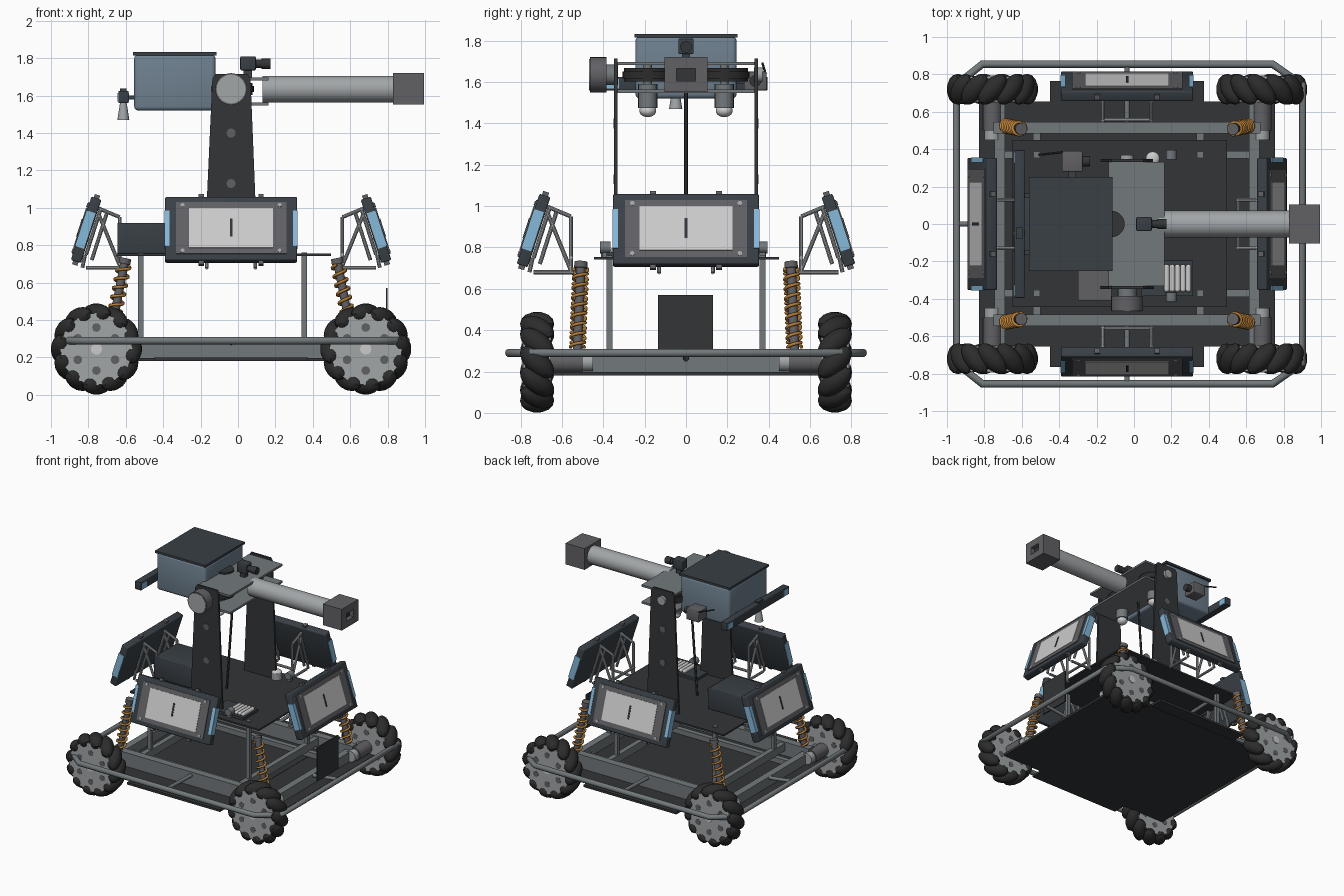
import bpy, bmesh
from math import pi, sin, cos, radians
from mathutils import Matrix, Vector

if "Cube" in bpy.data.objects:
    bpy.data.objects.remove(bpy.data.objects["Cube"])

T, R = Matrix.Translation, Matrix.Rotation
X0 = -0.037   # centre of the chassis in x


def mat(name, r, g, b):
    m = bpy.data.materials.new(name)
    m.diffuse_color = (r, g, b, 1)
    m.use_nodes = True
    m.node_tree.nodes["Principled BSDF"].inputs["Base Color"].default_value = m.diffuse_color
    return m


DARK = mat("dark", .033, .035, .038)
RUBBER = mat("rubber", .025, .025, .025)
STEEL = mat("steel", .17, .19, .2)
ALU = mat("aluminium", .36, .38, .39)
PALE = mat("pale", .6, .62, .6)
BLUE = mat("blue", .24, .48, .7)
ORANGE = mat("orange", .5, .22, .04)
CASE = mat("case", .16, .22, .28)
SHELL = mat("shell", .04, .05, .06)
GREY = mat("grey", .12, .12, .13)


def finish(name, bm, material, M=None):
    me = bpy.data.meshes.new(name)
    bm.to_mesh(me)
    bm.free()
    me.materials.append(material)
    ob = bpy.data.objects.new(name, me)
    bpy.context.collection.objects.link(ob)
    if M is not None:
        ob.matrix_world = M
    return ob


def box(name, x, y, z, material, M=None, bevel=0):
    """Box from (min, max) ranges."""
    bm = bmesh.new()
    c = [sum(r) / 2 for r in (x, y, z)]
    s = [r[1] - r[0] for r in (x, y, z)]
    bmesh.ops.create_cube(bm, size=1, matrix=T(c) @ Matrix.Diagonal((*s, 1)))
    if bevel:
        bmesh.ops.bevel(bm, geom=bm.edges[:], offset=bevel, segments=3, profile=.5, affect='EDGES')
    return finish(name, bm, material, M)


def rod(name, a, b, r, material, r2=None, n=20, M=None):
    """Cylinder or cone from a to b."""
    a, b = Vector(a), Vector(b)
    bm = bmesh.new()
    q = (b - a).to_track_quat('Z', 'Y').to_matrix().to_4x4()
    bmesh.ops.create_cone(bm, cap_ends=True, segments=n, radius1=r, radius2=r if r2 is None else r2,
                          depth=(b - a).length, matrix=T((a + b) / 2) @ q)
    return finish(name, bm, material, M)


def ball(name, c, r, material, M=None):
    bm = bmesh.new()
    bmesh.ops.create_uvsphere(bm, u_segments=16, v_segments=10, radius=1,
                              matrix=T(c) @ Matrix.Diagonal((*r, 1)))
    return finish(name, bm, material, M)


def wire(name, pts, r, material, cyclic=False):
    cu = bpy.data.curves.new(name, 'CURVE')
    cu.dimensions = '3D'
    cu.bevel_depth, cu.bevel_resolution, cu.use_fill_caps = r, 3, True
    sp = cu.splines.new('POLY')
    sp.points.add(len(pts) - 1)
    for p, co in zip(sp.points, pts):
        p.co = (*co, 1)
    sp.use_cyclic_u = cyclic
    cu.materials.append(material)
    ob = bpy.data.objects.new(name, cu)
    bpy.context.collection.objects.link(ob)


# wheels with slanted rollers, motors and coil-over shocks at the four corners
for sx in (-1, 1):
    for sy in (-1, 1):
        M = T((X0 + sx * .72, sy * .72, .245))
        rod("wheel_core", (0, -.05, 0), (0, .05, 0), .17, RUBBER, n=32, M=M)
        for s in (-1, 1):
            rod("wheel_disc", (0, s * .056, 0), (0, s * .068, 0), .192, ALU, n=40, M=M)
            rod("wheel_hub", (0, s * .06, 0), (0, s * .074, 0), .03, PALE, M=M)
            for i in range(6):
                a = i * pi / 3 + pi / 6
                x, z = .115 * cos(a), .115 * sin(a)
                rod("wheel_hole", (x, s * .06, z), (x, s * .0695, z), .023, GREY, n=16, M=M)
        bm = bmesh.new()
        for i in range(12):
            L = R(i * pi / 6, 4, 'Y') @ T((.188, 0, 0)) @ R(sx * sy * radians(42), 4, 'X')
            bmesh.ops.create_uvsphere(bm, u_segments=14, v_segments=10, radius=1,
                                      matrix=L @ Matrix.Diagonal((.056, .1, .054, 1)))
        bmesh.ops.bisect_plane(bm, geom=bm.verts[:] + bm.edges[:] + bm.faces[:], plane_co=(0, 0, 0),
                               plane_no=(0, 1, 0))
        finish("wheel_rollers", bm, RUBBER, M)
        x = X0 + sx * .72
        rod("motor", (x, sy * .5, .245), (x, sy * .66, .245), .052, GREY)
        rod("motor_cap", (x, sy * .45, .245), (x, sy * .5, .245), .043, ALU)
        a, b = Vector((X0 + sx * .648, sy * .525, .3)), Vector((X0 + sx * .565, sy * .508, .73))
        rod("shock_body", a, b, .023, GREY)
        rod("shock_cap", a.lerp(b, .93), b, .032, GREY)
        q = (b - a).to_track_quat('Z', 'Y')
        wire("shock_spring", [a.lerp(b, .04 + .88 * t / 128) + q @ Vector((.034 * cos(t * pi / 8),
             .034 * sin(t * pi / 8), 0)) for t in range(129)], .008, ORANGE)

# chassis: floor plate, rails, posts and deck
box("floor_plate", (-.83, .755), (-.655, .655), (.18, .198), DARK)
box("floor_wings", (-.45, .375), (-.765, .765), (.182, .2), DARK)
for s in (-1, 1):
    box("long_rail", (-.75, .676), (s * .515 - .03, s * .515 + .03), (.2, .31), STEEL)
    x = X0 + s * .68
    box("end_rail", (x - .028, x + .028), (-.65, .65), (.195, .275), STEEL)
    box("inner_rail", (-.7, .62), (s * .37 - .02, s * .37 + .02), (.2, .24), STEEL)
    for x in (-.52, .355):
        box("deck_post", (x - .015, x + .015), (s * .37 - .015, s * .37 + .015), (.2, .762), STEEL)
for x in (-.52, .355):
    box("cross_rail", (x - .02, x + .02), (-.5, .5), (.24, .3), STEEL)
box("deck", (-.65, .497), (-.445, .45), (.742, .755), DARK)

# bumper ring and its stubs
ring = [(-.81, -.855), (.74, -.855), (.9, -.745), (.9, .745), (.74, .855), (-.81, .855), (-.95, .745), (-.95, -.745)]
wire("bumper", [(x, y, .29) for x, y in ring], .021, STEEL, True)
for s in (-1, 1):
    rod("bumper_stub", (X0, s * .5, .28), (X0, s * .855, .29), .014, STEEL)
    rod("bumper_stub", (X0 + s * .68, 0, .26), (X0 + s * .92, 0, .29), .014, STEEL)
box("rear_plate", (.79, .8), (-.135, .13), (.3, .57), DARK)

# four tilted screens on tube brackets
for k, d in enumerate((.737, .775, .737, .775)):
    B = T((X0, 0, 0)) @ R(k * pi / 2, 4, 'Z') @ T((0, -d, 0))
    M = B @ T((0, 0, .882)) @ R(radians(-18), 4, 'X')
    box("screen_shell", (-.353, .353), (-.028, .028), (-.178, .178), SHELL, M, .008)
    box("screen_frame", (-.295, .295), (-.034, 0), (-.145, .145), GREY, M)
    box("screen_glass", (-.225, .225), (-.037, 0), (-.112, .112), PALE, M)
    box("screen_slit", (-.007, .007), (-.04, 0), (-.05, .05), DARK, M)
    for s in (-1, 1):
        box("screen_strip", (s * .343 - .013, s * .343 + .013), (-.031, .02), (-.1, .1), BLUE, M)
        for z in (-.128, .128):
            rod("screen_bolt", (s * .26, -.038, z), (s * .26, 0, z), .011, ALU, n=12, M=M)
        for z in (-.185, .185):
            box("screen_lug", (s * .16 - .014, s * .16 + .014), (-.015, .015), (z - .012, z + .012), GREY, M)
        x = s * .13
        for p, q in (((0, .68), (.195, .68)), ((.18, .68), (.18, .95)), ((.06, 1.0), (.18, .95)),
                     ((.18, .69), (.07, .96)), ((.03, .72), (.11, .97)), ((-.02, .68), (-.005, .75)),
                     ((0, .75), (.08, 1.0))):
            rod("bracket_tube", (x, *p), (x, *q), .01, ALU, n=10, M=B)
    rod("bracket_tie", (-.14, .18, .75), (.14, .18, .75), .01, ALU, n=10, M=B)

# equipment on the deck
box("control_box", (-.645, -.3), (-.15, .15), (.755, .92), SHELL, bevel=.006)
box("keypad", (-.3, -.12), (-.41, -.1), (.755, .775), GREY)
box("tube_tray", (.04, .315), (-.385, -.195), (.755, .775), SHELL)
for i in range(5):
    x = .175 + i * .029
    rod("tube_cell", (x, -.35, .785), (x, -.23, .785), .015, PALE, n=14)
    for y in (-.35, -.23):
        ball("tube_end", (x, y, .785), (.015, .015, .015), PALE)
rod("deck_sensor", (.1, .35, .755), (.1, .35, .81), .038, ALU)
ball("deck_sensor_dome", (.1, .35, .81), (.037, .037, .018), PALE)
for y in (-.39, .37):
    rod("deck_knob", (.2, y - .025, .8), (.2, y + .025, .8), .028, STEEL)
    box("deck_knob_foot", (.185, .215), (y - .015, y + .015), (.75, .8), STEEL)
rod("lift_rod", (-.1, 0, .75), (-.04, 0, 1.55), .009, DARK, n=12)

# turret uprights: tapered plates with clipped tops
for s in (-1, 1):
    bm = bmesh.new()
    prof = [(-.18, .75), (.105, .75), (.067, 1.69), (.05, 1.715), (-.12, 1.715), (-.137, 1.69)]
    f = bm.faces.new([bm.verts.new((x, s * .34 - .008, z)) for x, z in prof])
    ex = bmesh.ops.extrude_face_region(bm, geom=[f])
    bmesh.ops.translate(bm, vec=(0, .016, 0), verts=[v for v in ex["geom"] if isinstance(v, bmesh.types.BMVert)])
    bmesh.ops.recalc_face_normals(bm, faces=bm.faces[:])
    finish("turret_upright", bm, DARK)
    for z in (1.13, 1.4):
        rod("upright_hole", (X0, s * .34, z), (X0, s * .35, z), .024, GREY)
    # flat spinning wheels and their hanging motors
    y = s * .185
    rod("launch_wheel", (X0, y, 1.603), (X0, y, 1.667), .115, RUBBER, n=32)
    rod("launch_tyre", (X0, y, 1.618), (X0, y, 1.652), .122, RUBBER, n=32)
    rod("launch_shaft", (X0, y, 1.55), (X0, y, 1.69), .02, STEEL)
    rod("launch_motor", (X0, y, 1.475), (X0, y, 1.59), .046, STEEL)
    ball("launch_motor_cap", (X0, y, 1.462), (.041, .041, .032), PALE)

# pivot drive
rod("pivot_drive", (X0, -.465, 1.635), (X0, -.385, 1.635), .085, GREY, n=32)
rod("pivot_face", (X0, -.468, 1.635), (X0, -.46, 1.635), .077, ALU, n=32)
rod("pivot_neck", (X0, -.39, 1.635), (X0, -.33, 1.635), .05, STEEL)
rod("pivot_bearing", (X0, .33, 1.635), (X0, .37, 1.635), .035, ALU)

# launcher plates, barrel and muzzle block
for z in (1.555, 1.69):
    box("launcher_plate", (-.135, .163), (-.332, .332), (z - .008, z + .008), STEEL)
rod("barrel", (.13, 0, 1.635), (.84, 0, 1.635), .071, ALU, n=40)
for y in ((-.105, -.045), (.045, .105)):
    box("muzzle_side", (.828, .995), y, (1.552, 1.722), GREY)
for z in ((1.552, 1.605), (1.665, 1.722)):
    box("muzzle_bar", (.828, .995), (-.045, .045), z, GREY)
box("muzzle_throat", (.83, .96), (-.045, .045), (1.6, 1.67), DARK)

# ammunition box
box("hopper", (-.555, -.12), (-.245, .245), (1.52, 1.82), CASE, bevel=.022)
box("hopper_lid", (-.562, -.115), (-.25, .25), (1.815, 1.833), SHELL)
rod("hopper_feed", (-.16, 0, 1.63), (-.08, 0, 1.63), .075, DARK, n=28)
rod("feed_turn", (-.12, 0, 1.69), (-.12, 0, 1.71), .07, DARK, n=28)

# sight camera on top
box("sight_camera", (.012, .095), (-.037, .037), (1.735, 1.81), SHELL, bevel=.006)
box("sight_foot", (.03, .075), (-.02, .02), (1.69, 1.74), SHELL)
rod("sight_lens", (.09, 0, 1.77), (.135, 0, 1.77), .022, DARK)
rod("sight_hood", (.125, 0, 1.77), (.173, 0, 1.77), .028, DARK)

# light bar behind the hopper
box("light_bar", (-.64, -.585), (-.395, .395), (1.56, 1.625), SHELL, bevel=.005)
for s in (-1, 1):
    box("light_bar_end", (-.643, -.582), (s * .355 - .03, s * .355 + .03), (1.568, 1.615), BLUE)
    box("light_bar_arm", (-.6, -.54), (s * .15 - .012, s * .15 + .012), (1.58, 1.6), SHELL)
rod("bar_horn", (-.613, -.05, 1.47), (-.613, -.05, 1.56), .032, ALU, r2=.018)
box("bar_camera", (-.63, -.595), (-.08, -.02), (1.62, 1.637), SHELL)

# side camera with aerial
box("side_camera", (-.385, -.275), (.28, .39), (1.56, 1.65), GREY, bevel=.006)
rod("side_lens", (-.28, .335, 1.605), (-.235, .335, 1.605), .028, DARK)
box("side_camera_arm", (-.35, -.31), (.23, .3), (1.59, 1.61), SHELL)
rod("side_aerial", (-.37, .385, 1.64), (-.51, .37, 1.69), .006, DARK, n=8)

# smooth curved sides, keep sharp edges
bpy.ops.object.select_all(action='DESELECT')
for ob in bpy.data.objects:
    if ob.type == 'MESH':
        ob.select_set(True)
        bpy.context.view_layer.objects.active = ob
bpy.ops.object.shade_smooth_by_angle()
